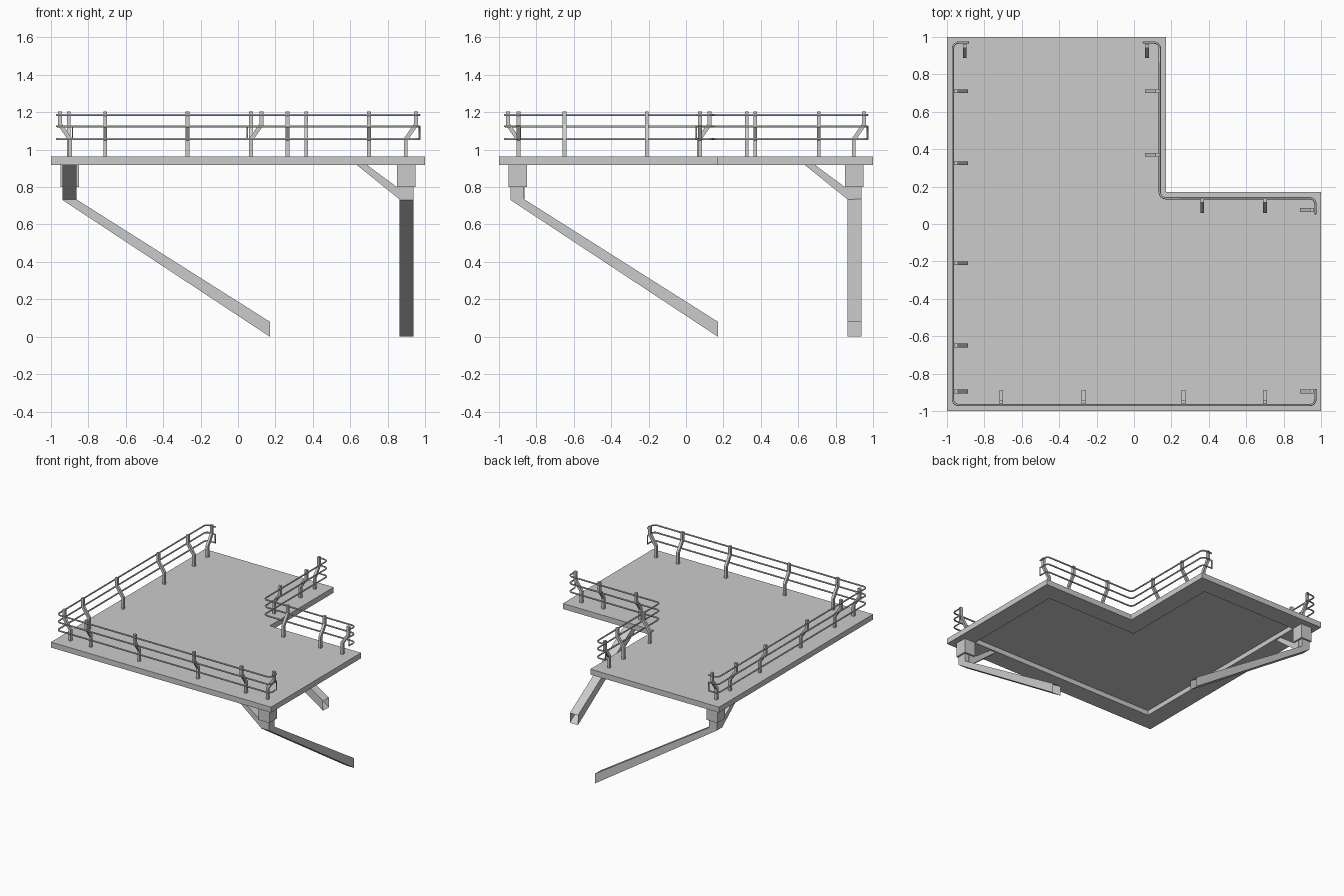
import bpy, bmesh, math
from mathutils import Vector

if "Cube" in bpy.data.objects:
    bpy.data.objects.remove(bpy.data.objects["Cube"])

TOP, BOT = 0.963, 0.918


def finish(bm, name):
    bmesh.ops.recalc_face_normals(bm, faces=bm.faces)
    me = bpy.data.meshes.new(name)
    bm.to_mesh(me)
    bm.free()
    ob = bpy.data.objects.new(name, me)
    bpy.context.collection.objects.link(ob)
    return ob


def prism(name, profile, origin, direction, width, open_edge=None):
    """Extrude a (u, z) profile sideways; u runs along the horizontal direction."""
    d = Vector((*direction, 0))
    side = Vector((-d.y, d.x, 0)) * width / 2
    o = Vector((*origin, 0))
    bm = bmesh.new()
    a, b = [[bm.verts.new(o + d * u + Vector((0, 0, z)) + side * s) for u, z in profile]
            for s in (-1, 1)]
    bm.faces.new(a)
    bm.faces.new(b)
    n = len(profile)
    for i in range(n):
        if i != open_edge:
            j = (i + 1) % n
            bm.faces.new((a[i], a[j], b[j], b[i]))
    return finish(bm, name)


# L-shaped deck with a recessed underside
def l_ring(bm, inset, z):
    e, n = 1 - inset, 0.17 - inset
    pts = [(-e, -e), (e, -e), (e, n), (n, n), (n, e), (-e, e)]
    return [bm.verts.new((x, y, z)) for x, y in pts]


bm = bmesh.new()
rings = [l_ring(bm, 0, TOP), l_ring(bm, 0, BOT), l_ring(bm, 0.15, BOT), l_ring(bm, 0.15, TOP - 0.006)]
for a, b in zip(rings, rings[1:]):
    for i in range(6):
        j = (i + 1) % 6
        bm.faces.new((a[i], a[j], b[j], b[i]))
bm.faces.new(rings[0])
bm.faces.new(rings[-1])
finish(bm, "deck")

# Two corner supports, mirrored across the diagonal
strut = [(-0.937, 0.8), (-0.937, 0.73), (0.17, 0), (0.17, 0.08), (-0.865, 0.735), (-0.865, 0.8)]
brace = [(0.635, BOT), (0.865, 0.733), (0.9, 0.733), (0.9, 0.8), (0.85, 0.8), (0.69, BOT)]
collar = [(-0.05, 0.8), (0.05, 0.8), (0.05, BOT), (-0.05, BOT)]
for tag, swap in (("right", False), ("back", True)):
    s = (lambda x, y: (y, x)) if swap else (lambda x, y: (x, y))
    prism(tag + "_strut", strut, s(0.9, 0), s(0, 1), 0.074, open_edge=2)
    prism(tag + "_brace", brace, s(0, -0.9), s(1, 0), 0.074)
    prism(tag + "_collar", collar, s(0.9, -0.9), s(1, 0), 0.1)

# Bent railing posts, each leaning toward the deck edge
post = [(-0.01, TOP), (0.01, TOP), (0.01, 1.05), (0.066, 1.13), (0.066, 1.205),
        (0.044, 1.205), (0.044, 1.138), (-0.01, 1.06)]
posts = []
posts += [((x, -0.897), (0, -1)) for x in (-0.71, -0.27, 0.265, 0.70)]
posts += [((-0.897, y), (-1, 0)) for y in (-0.895, -0.65, -0.21, 0.325, 0.71)]
posts += [((0.07, y), (1, 0)) for y in (0.37, 0.71)]
posts += [((x, 0.07), (0, 1)) for x in (0.365, 0.70)]
posts += [((-0.905, 0.897), (0, 1)), ((0.07, 0.897), (0, 1)),
          ((0.897, -0.895), (1, 0)), ((0.897, 0.075), (1, 0))]
for origin, d in posts:
    prism("railing_post", post, origin, d, 0.02)


# Rails that follow each run with rounded corners
def rounded(pts, r=0.03):
    pts = [Vector(p) for p in pts]
    out = [pts[0]]
    for p, c, q in zip(pts, pts[1:], pts[2:]):
        a, b = c + (p - c).normalized() * r, c + (q - c).normalized() * r
        m = a + b - c
        for k in range(5):
            t = k * math.pi / 8
            out.append(m + (a - m) * math.cos(t) + (b - m) * math.sin(t))
    return out + [pts[-1]]


def rail(name, pts, cyclic):
    cu = bpy.data.curves.new(name, 'CURVE')
    cu.dimensions = '3D'
    cu.bevel_depth = 0.006
    cu.bevel_resolution = 1
    cu.use_fill_caps = True
    sp = cu.splines.new('POLY')
    sp.points.add(len(pts) - 1)
    for p, co in zip(sp.points, pts):
        p.co = (*co, 1)
    sp.use_cyclic_u = cyclic
    bpy.context.collection.objects.link(bpy.data.objects.new(name, cu))


runs = {
    "outer": [(-0.885, 0.97), (-0.968, 0.97), (-0.968, -0.968), (0.97, -0.968), (0.97, -0.885)],
    "notch": [(0.05, 0.97), (0.138, 0.97), (0.138, 0.138), (0.97, 0.138), (0.97, 0.055)],
}
for tag, corners in runs.items():
    path = rounded(corners)
    rail(tag + "_top_rail", [(p.x, p.y, 1.186) for p in path], False)
    loop = [(p.x, p.y, 1.125) for p in path] + [(p.x, p.y, 1.057) for p in reversed(path)]
    rail(tag + "_lower_rail_loop", loop, True)
